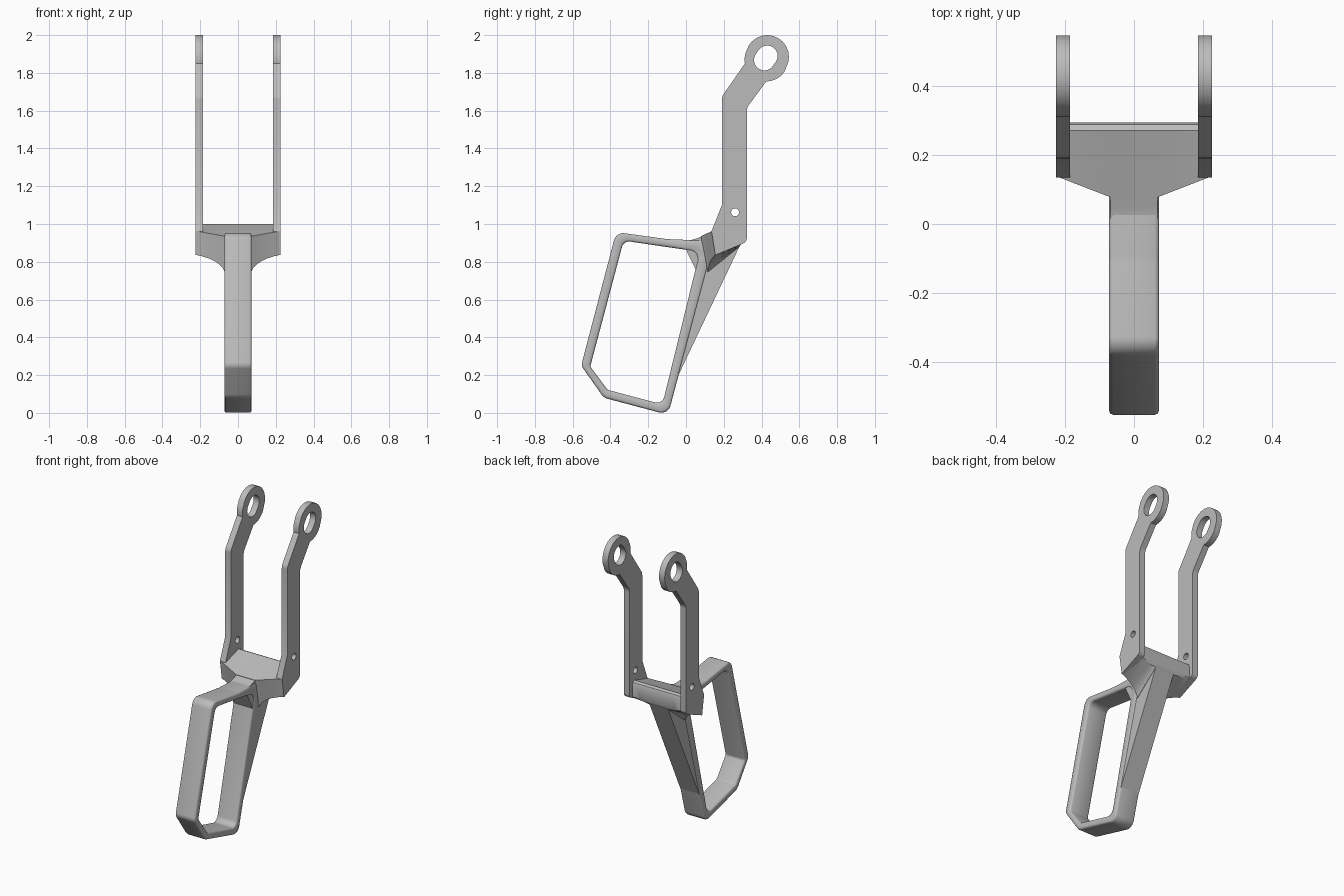
import bpy, bmesh, math
from mathutils import Vector

cube = bpy.data.objects.get("Cube")
if cube:
    bpy.data.objects.remove(cube, do_unlink=True)

grey = bpy.data.materials.new("plain_grey")
grey.use_nodes = True
grey.diffuse_color = (0.5, 0.5, 0.5, 1)
grey.node_tree.nodes["Principled BSDF"].inputs["Base Color"].default_value = (0.5, 0.5, 0.5, 1)


def finish(bm, name, angle=30):
    """Turn a bmesh into a named, shaded object."""
    bmesh.ops.recalc_face_normals(bm, faces=bm.faces[:])
    mesh = bpy.data.meshes.new(name)
    bm.to_mesh(mesh)
    bm.free()
    mesh.materials.append(grey)
    obj = bpy.data.objects.new(name, mesh)
    bpy.context.collection.objects.link(obj)
    bpy.ops.object.select_all(action="DESELECT")
    obj.select_set(True)
    bpy.context.view_layer.objects.active = obj
    bpy.ops.object.shade_smooth_by_angle(angle=math.radians(angle))
    return obj


def rounded(corners, steps=8):
    """Closed (y, z) outline with each (y, z, radius) corner filleted."""
    out = []
    for i, (y, z, r) in enumerate(corners):
        p = Vector((y, z))
        if r == 0:
            out.append(p)
            continue
        a = (Vector(corners[i - 1][:2]) - p).normalized()
        b = (Vector(corners[(i + 1) % len(corners)][:2]) - p).normalized()
        half = a.angle(b) / 2
        centre = p + (a + b).normalized() * (r / math.sin(half))
        start = p + a * (r / math.tan(half)) - centre
        end = p + b * (r / math.tan(half)) - centre
        for k in range(steps + 1):
            t = k / steps
            out.append(centre + start.lerp(end, t).normalized() * r)
    return out


def arc(y, z, r, a0, a1, steps=12):
    return [(y + r * math.cos(math.radians(a0 + (a1 - a0) * k / steps)),
             z + r * math.sin(math.radians(a0 + (a1 - a0) * k / steps)), 0)
            for k in range(steps + 1)]


def plate(name, outlines, x0, x1):
    """Flat plate in the y-z plane; outlines after the first are holes."""
    bm = bmesh.new()
    edges = []
    for line in outlines:
        vs = [bm.verts.new((x0, p[0], p[1])) for p in line]
        edges += [bm.edges.new((v, vs[i - 1])) for i, v in enumerate(vs)]
    bmesh.ops.triangle_fill(bm, edges=edges, use_beauty=True, normal=(1, 0, 0))
    ext = bmesh.ops.extrude_face_region(bm, geom=bm.faces[:], use_keep_orig=True)
    moved = [g for g in ext["geom"] if isinstance(g, bmesh.types.BMVert)]
    bmesh.ops.translate(bm, verts=moved, vec=(x1 - x0, 0, 0))
    return finish(bm, name)


def loft(name, rings, closed, angle=30):
    """Skin a row of equal rings, joining the ends or capping them."""
    bm = bmesh.new()
    rows = [[bm.verts.new(p) for p in ring] for ring in rings]
    n = len(rows[0])
    for i in range(0 if closed else 1, len(rows)):
        for j in range(n):
            bm.faces.new((rows[i - 1][j - 1], rows[i - 1][j], rows[i][j], rows[i][j - 1]))
    if not closed:
        bm.faces.new(rows[0])
        bm.faces.new(rows[-1])
    return finish(bm, name, angle)


# Handle loop: outer and inner outlines skinned with softened rims
outer = rounded([(-0.37, 0.957, 0.05), (-0.1, 0.92, 0.15), (0.15, 0.91, 0.03),
                 (-0.095, -0.01, 0.05), (-0.435, 0.08, 0.06), (-0.555, 0.25, 0.04)])
inner = rounded([(-0.33, 0.912, 0.04), (-0.1, 0.878, 0.15), (0.073, 0.853, 0.05),
                 (-0.125, 0.045, 0.04), (-0.415, 0.122, 0.03), (-0.507, 0.245, 0.02)])
half_width, soft = 0.072, 0.012
rings = []
for o, i in zip(outer, inner):
    inward = (i - o).normalized()
    ring = []
    for base, d, side in ((o, inward, 1), (i, -inward, 1), (i, -inward, -1), (o, inward, -1)):
        angles = [0, 45, 90] if base is o else [90, 45, 0]
        if side < 0:
            angles = [90, 45, 0] if base is o else [0, 45, 90]
        for a in angles:
            s, c = math.sin(math.radians(a)), math.cos(math.radians(a))
            p = base + d * soft * (1 - c)
            ring.append((side * (half_width - soft + soft * s), p.x, p.y))
    rings.append(ring)
loft("handle_loop", rings, True, 50)

# Tapered rib behind the loop, with the neck that leads into the yoke
rib = [(-0.02, 0.905), (0.03, 0.916), (0.055, 0.923), (0.085, 0.935), (0.27, 0.985),
       (0.285, 0.885), (-0.042, 0.195), (0.08, 0.7)]
plate("neck_rib", [rib], -0.068, 0.068)

# Yoke: flares from the neck out to the arms with a curved underside
flare = [(0.07, 0.745), (0.08, 0.765), (0.1, 0.787), (0.125, 0.804),
         (0.155, 0.818), (0.19, 0.829), (0.2245, 0.837)]
stations = [(-x, z) for x, z in reversed(flare)] + flare
sections = []
for x, z in stations:
    f = (abs(x) - 0.07) / 0.155
    section = [(0.078 + 0.06 * f, 0.935 + 0.028 * f), (0.115 + 0.042 * f, z),
               (0.285, 0.882 + 0.012 * f), (0.293, 0.9), (0.293, 0.975),
               (0.287, 0.992), (0.27, 1.0)]
    sections.append([(x, y, h) for y, h in section])
loft("yoke", sections, False)

# Arms: cranked plates with an eyelet at the tip and a pin hole near the base
arm = rounded([(0.155, 0.835, 0), (0.322, 0.905, 0.03), (0.322, 1.615, 0.06)]
              + arc(0.425, 1.87, 0.115, -90, -30) + arc(0.43, 1.885, 0.115, -30, 150)
              + arc(0.425, 1.87, 0.115, 150, 190)
              + [(0.305, 1.84, 0), (0.19, 1.675, 0.05), (0.19, 1.1, 0), (0.135, 0.962, 0)])
eyelet = rounded(arc(0.43, 1.89, 0.055, -30, 150) + arc(0.415, 1.868, 0.055, 150, 330))
pin_hole = rounded(arc(0.26, 1.062, 0.021, 0, 345, 23))
for name, side in (("left_arm", 1), ("right_arm", -1)):
    plate(name, [arm, eyelet, pin_hole], side * 0.185, side * 0.226)
